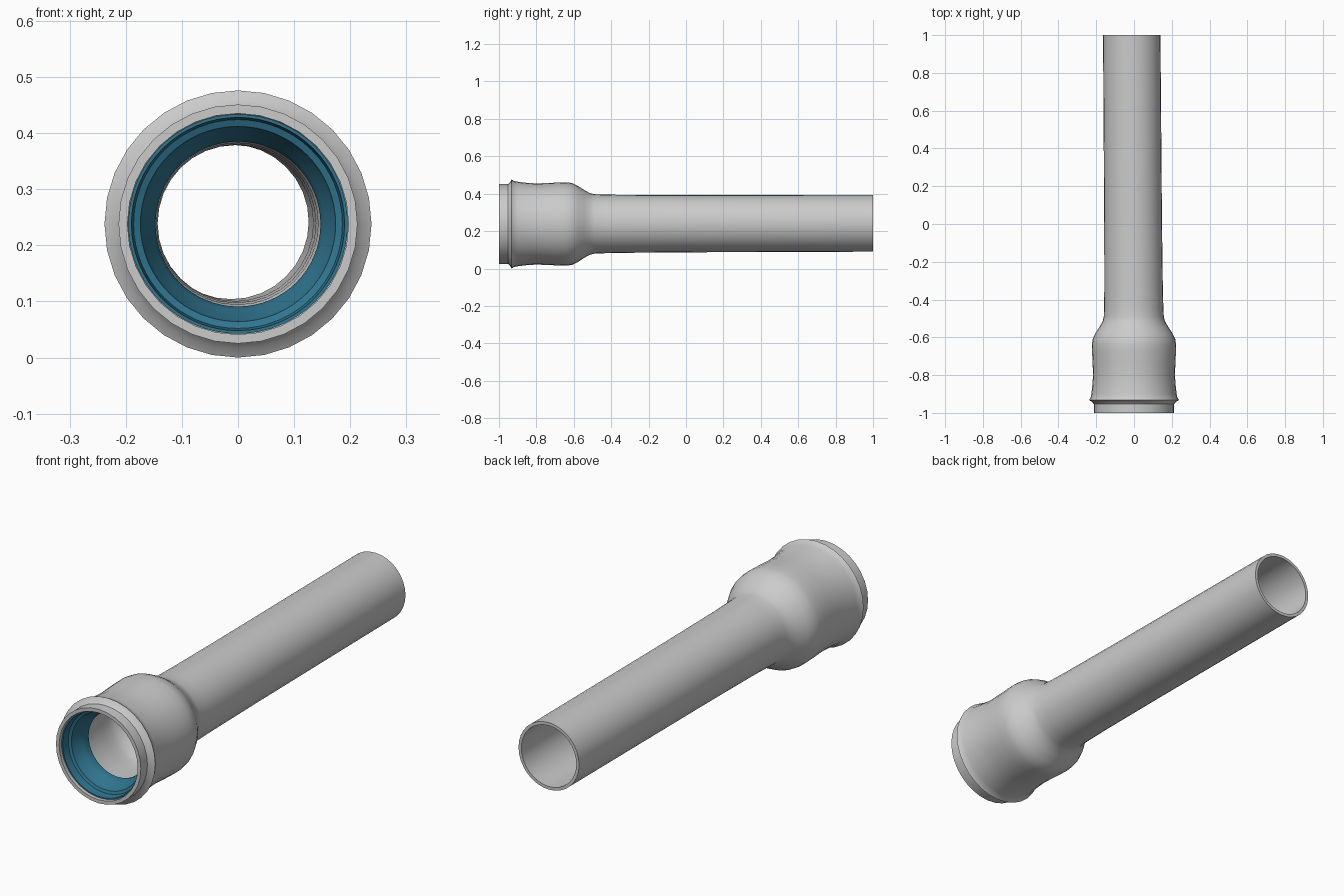
import bpy
import bmesh
from math import sin, cos, pi

if "Cube" in bpy.data.objects:
    bpy.data.objects.remove(bpy.data.objects["Cube"])

CENTRE_Z = 0.238


def axis_offset(y):
    """The spigot runs very slightly off the socket's axis."""
    t = max(0.0, min(1.0, (y + 0.65) / 1.65))
    return -0.012 * t, CENTRE_Z + 0.004 * t


def lathe(name, profile, sides, colour=None):
    """Revolve a closed (y, radius) loop around the lengthwise axis."""
    bm = bmesh.new()
    rings = []
    for y, r in profile:
        cx, cz = axis_offset(y)
        rings.append([bm.verts.new((cx + r * sin(2 * pi * i / sides), y,
                                    cz + r * cos(2 * pi * i / sides)))
                      for i in range(sides)])
    for a, b in zip(rings, rings[1:] + rings[:1]):
        for i in range(sides):
            j = (i + 1) % sides
            bm.faces.new((a[i], a[j], b[j], b[i]))
    bmesh.ops.recalc_face_normals(bm, faces=bm.faces)
    mesh = bpy.data.meshes.new(name)
    bm.to_mesh(mesh)
    bm.free()
    obj = bpy.data.objects.new(name, mesh)
    bpy.context.collection.objects.link(obj)
    if colour:
        mat = bpy.data.materials.new(name + "_blue")
        mat.diffuse_color = colour
        mat.use_nodes = True
        mat.node_tree.nodes["Principled BSDF"].inputs["Base Color"].default_value = mat.diffuse_color
        mesh.materials.append(mat)
    bpy.ops.object.select_all(action='DESELECT')
    obj.select_set(True)
    bpy.context.view_layer.objects.active = obj
    bpy.ops.object.shade_smooth_by_angle(angle=0.6)
    return obj


# Pipe: lip, raised bead, flared socket, shoulder and long straight spigot
outer = [(-1.0, 0.213), (-0.953, 0.213), (-0.942, 0.222), (-0.932, 0.238),
         (-0.92, 0.230), (-0.90, 0.226), (-0.85, 0.220), (-0.80, 0.217),
         (-0.74, 0.219), (-0.68, 0.222), (-0.64, 0.223), (-0.61, 0.219),
         (-0.58, 0.205), (-0.545, 0.182), (-0.515, 0.165), (-0.49, 0.159),
         (-0.44, 0.157), (-0.34, 0.155), (0.0, 0.153), (1.0, 0.152)]
inner = [(1.0, 0.138), (0.0, 0.139), (-0.34, 0.141), (-0.49, 0.144),
         (-0.515, 0.150), (-0.545, 0.166), (-0.58, 0.188), (-0.61, 0.202),
         (-0.64, 0.206), (-0.68, 0.205), (-0.80, 0.200), (-0.90, 0.198),
         (-1.0, 0.197)]
lathe("socket_pipe", outer + inner, 32)

# Sealing ring: sleeve against the mouth with a stepped inner lip
gasket = [(-0.985, 0.1955), (-0.985, 0.190), (-0.95, 0.186), (-0.945, 0.174),
          (-0.925, 0.170), (-0.895, 0.153), (-0.875, 0.147), (-0.86, 0.147),
          (-0.855, 0.155), (-0.86, 0.1955)]
lathe("sealing_ring", gasket, 64, (0.03, 0.18, 0.28, 1.0))
